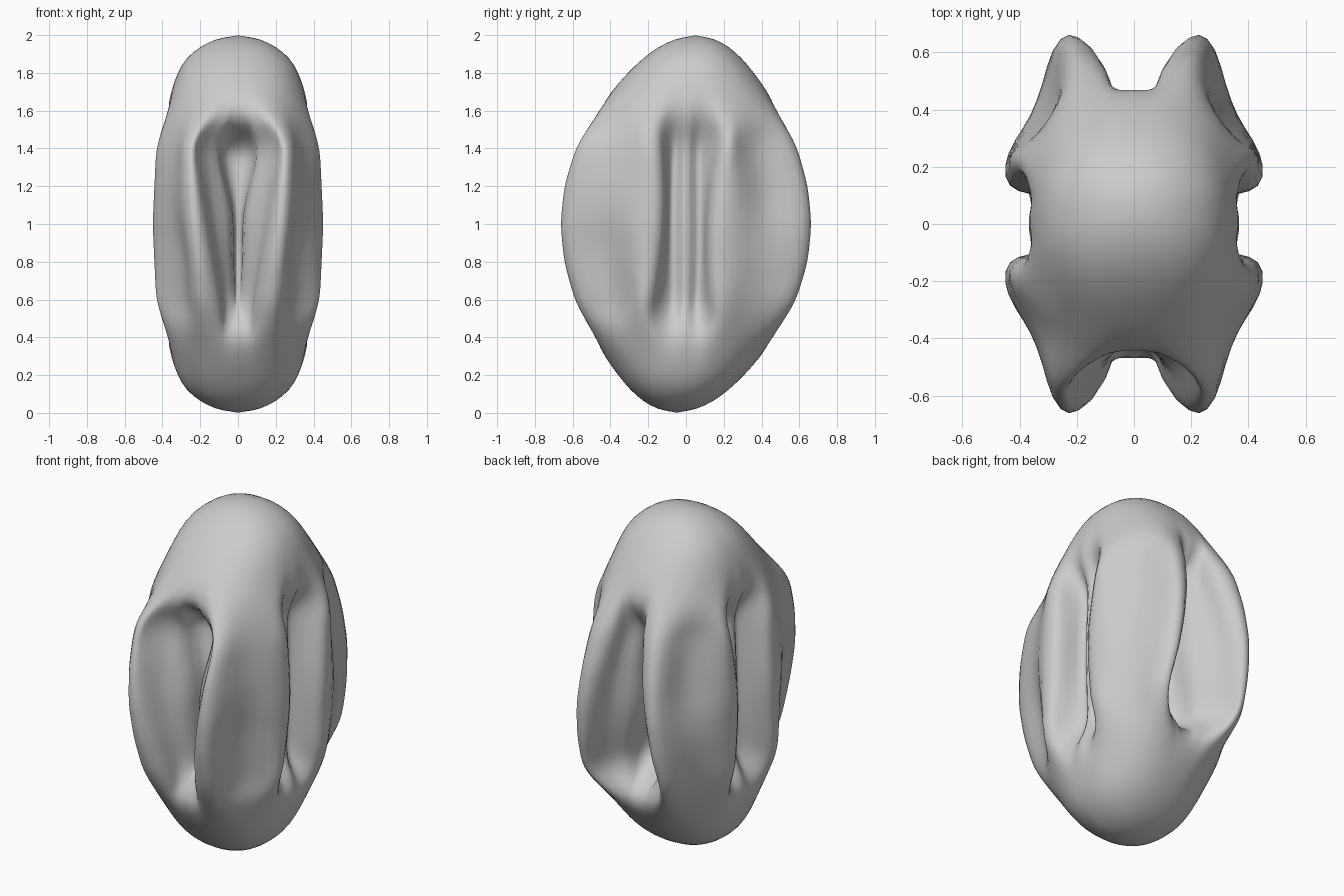
import bpy, bmesh, math

if "Cube" in bpy.data.objects:
    bpy.data.objects.remove(bpy.data.objects["Cube"])

# Half-width and half-depth by distance from mid height
OUTLINE = [(0, .455, .668), (.2, .446, .648), (.4, .436, .59), (.5, .415, .55),
           (.6, .388, .492), (.7, .355, .415), (.8, .322, .335), (.88, .275, .26),
           (.94, .20, .185), (.98, .118, .105), (1, .06, .05)]
RINGS = [0, .1, .2, .3, .38, .45, .52, .6, .7, .8, .88, .94, .98]
# Bearing of each quarter point on the plain oval, front to side
BEARINGS = [0, 3, 6, 10, 14, 19, 25, 32, 40, 48, 57, 66, 71, 76, 80, 85, 90]


def outline(d):
    for (d0, a0, b0), (d1, a1, b1) in zip(OUTLINE, OUTLINE[1:]):
        if d <= d1:
            t = (d - d0) / (d1 - d0)
            return a0 + (a1 - a0) * t, b0 + (b1 - b0) * t


def smoothstep(lo, hi, v):
    t = max(0, min(1, (v - lo) / (hi - lo)))
    return t * t * (3 - 2 * t)


def quarter(z):
    """Front right quarter of the folded section, from front groove to side."""
    s = max(-.5, min(.5, z - 1))
    g = .15 + .16 * s                     # front lip, spreading upwards
    e = .125 + .3 * s * s - .05 * s       # side lip
    tip = .205 + .07 * s
    slot = .012 + .075 * smoothstep(1.0, 1.4, z)
    deep = smoothstep(.5, .9, z) * (1 - smoothstep(1.4, 1.6, z))
    dent = .05 * smoothstep(.4, .55, z) * (1 - smoothstep(.8, 1.2, z))
    return [(0, -.43 + .2 * deep), (slot + .015 * deep, -.43 + .16 * deep),
            (slot + .005, -.425), (g * .6 + .03, -.465), (g, -.56),
            (g + .025, -.63), (tip + .02, -.665), (tip + .075, -.62),
            (.325 - dent, -.49 + dent * .4), (.365 - dent, -.38), (.42, -.29),
            (.455, -e - .07), (.44, -e), (.37, -e + .02),
            (.27, -.09), (.275, -.05), (.35, 0)]


def place(i, p, z, sign):
    """Blend a folded point with the plain oval section."""
    a, b = outline(abs(z - 1))
    w = 1 - smoothstep(.38, .66, abs(z - 1))
    ang = math.radians(BEARINGS[i])
    c, s = math.cos(ang), math.sin(ang)
    r = (s ** 2.25 + c ** 2.25) ** (1 / 2.25)
    nx = w * p[0] / .45 + (1 - w) * s / r
    ny = w * p[1] / .655 - (1 - w) * c / r
    return nx * a, ny * b * sign


def half_ring(z):
    front = [place(i, p, z, 1) for i, p in enumerate(quarter(z))]
    back = [place(i, p, 2 - z, -1) for i, p in enumerate(quarter(2 - z))]
    return front + back[-2::-1]


# Folded shell: rings joined into a closed skin
bm = bmesh.new()
rows = []
for z in [1 - d for d in RINGS[:0:-1]] + [1 + d for d in RINGS]:
    half = half_ring(z)
    full = half + [(-x, y) for x, y in half[-2:0:-1]]
    shift = .05 * (z - 1) ** 3
    rows.append([bm.verts.new((x, y + shift, z)) for x, y in full])
n = len(rows[0])
for low, high in zip(rows, rows[1:]):
    for i in range(n):
        j = (i + 1) % n
        bm.faces.new((low[i], low[j], high[j], high[i]))
for row, z in ((rows[0], 0), (rows[-1], 2)):
    pole = bm.verts.new((0, .05 * (z - 1), z))
    for i in range(n):
        bm.faces.new((row[i], row[(i + 1) % n], pole))
bmesh.ops.recalc_face_normals(bm, faces=bm.faces)
for face in bm.faces:
    face.smooth = True
mesh = bpy.data.meshes.new("folded_shell")
bm.to_mesh(mesh)
bm.free()
shell = bpy.data.objects.new("folded_shell", mesh)
bpy.context.collection.objects.link(shell)

grey = bpy.data.materials.new("plain_grey")
grey.diffuse_color = (.6, .6, .6, 1)
grey.use_nodes = True
grey.node_tree.nodes["Principled BSDF"].inputs["Base Color"].default_value = grey.diffuse_color
mesh.materials.append(grey)

# Soft rounding of the folds
soften = shell.modifiers.new("soften", 'SUBSURF')
soften.levels = soften.render_levels = 1
